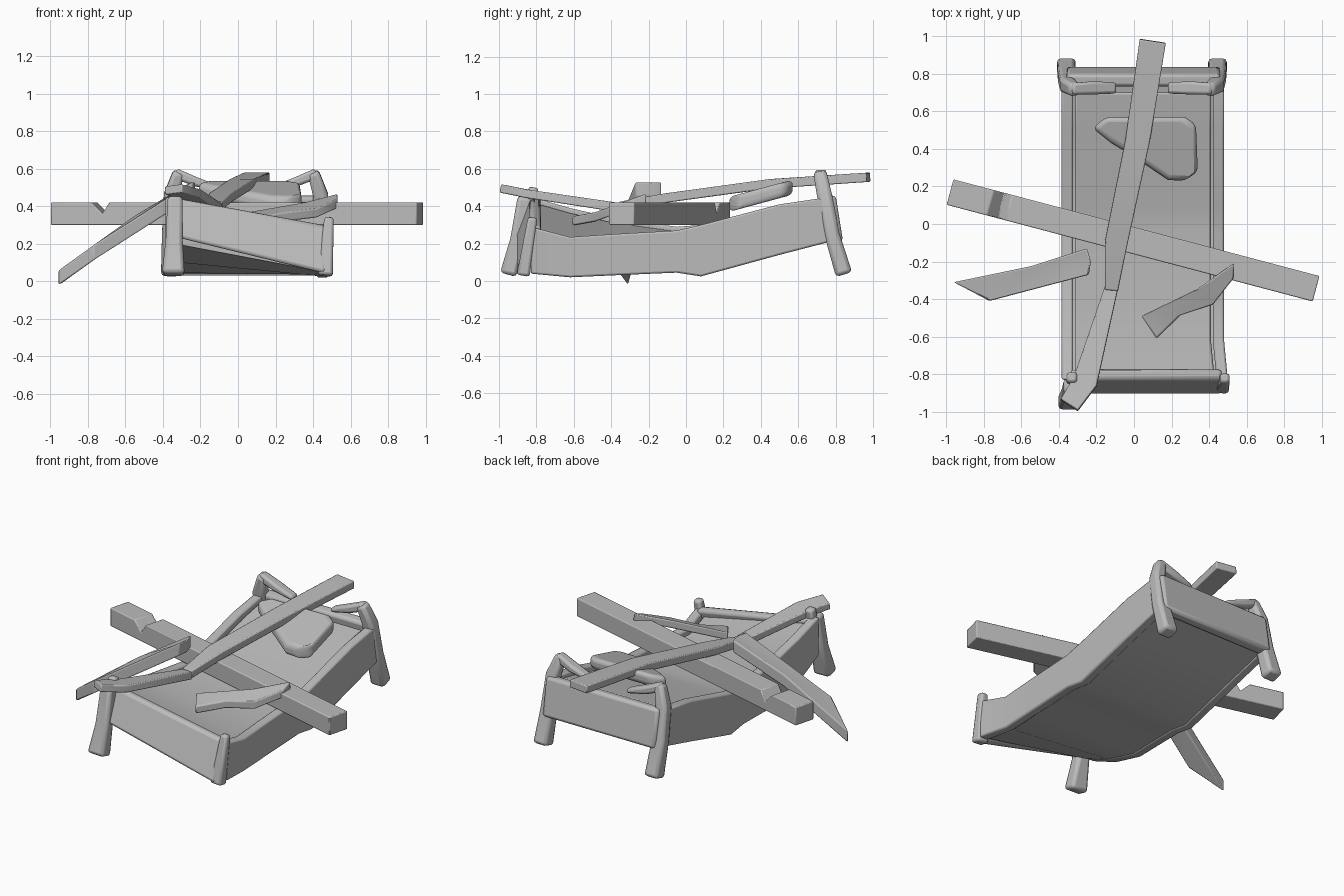
import bpy, bmesh
from math import radians
from mathutils import Vector

cube = bpy.data.objects.get("Cube")
if cube:
    bpy.data.objects.remove(cube, do_unlink=True)

grey = bpy.data.materials.new("plain_grey")
grey.use_nodes = True
grey.diffuse_color = (0.5, 0.5, 0.5, 1)
grey.node_tree.nodes["Principled BSDF"].inputs["Base Color"].default_value = (0.5, 0.5, 0.5, 1)


def finish(name, bm, bevel, segments=2):
    """Turn a bmesh into a softly bevelled, smooth-shaded object."""
    bmesh.ops.recalc_face_normals(bm, faces=bm.faces)
    mesh = bpy.data.meshes.new(name)
    bm.to_mesh(mesh)
    bm.free()
    mesh.materials.append(grey)
    obj = bpy.data.objects.new(name, mesh)
    bpy.context.collection.objects.link(obj)
    if bevel:
        mod = obj.modifiers.new("soft_edges", "BEVEL")
        mod.width, mod.segments, mod.limit_method = bevel, segments, "ANGLE"
        mod.angle_limit = radians(35)
    bpy.ops.object.select_all(action="DESELECT")
    obj.select_set(True)
    bpy.context.view_layer.objects.active = obj
    bpy.ops.object.shade_smooth_by_angle(angle=radians(35))
    return obj


def loft(name, rings, bevel=0.01):
    """Skin equal-sized rings of points and cap both ends."""
    bm = bmesh.new()
    loops = [[bm.verts.new(p) for p in ring] for ring in rings]
    n = len(loops[0])
    for a, b in zip(loops, loops[1:]):
        for i in range(n):
            j = (i + 1) % n
            bm.faces.new((a[i], a[j], b[j], b[i]))
    bm.faces.new(loops[0])
    bm.faces.new(loops[-1][::-1])
    return finish(name, bm, bevel)


def beam(name, path, side=(1, 0, 0), bevel=0.012):
    """Rectangular beam along (x, y, z, width, thickness) points."""
    rings = []
    for i, (x, y, z, w, h) in enumerate(path):
        before, after = path[max(i - 1, 0)], path[min(i + 1, len(path) - 1)]
        along = (Vector(after[:3]) - Vector(before[:3])).normalized()
        across = Vector(side)
        across = (across - along * across.dot(along)).normalized()
        up = across.cross(along)
        c = Vector((x, y, z))
        rings.append([c + across * w / 2 * s + up * h / 2 * t
                      for s, t in ((-1, -1), (1, -1), (1, 1), (-1, 1))])
    return loft(name, rings, bevel)


def slab(name, outline, top, thickness, bevel, segments=2):
    """Plate with a plan outline whose top height follows a rule."""
    bm = bmesh.new()
    upper = [bm.verts.new((x, y, top(x, y))) for x, y in outline]
    lower = [bm.verts.new((x, y, top(x, y) - thickness)) for x, y in outline]
    n = len(outline)
    for i in range(n):
        j = (i + 1) % n
        bm.faces.new((upper[i], upper[j], lower[j], lower[i]))
    for loop in (upper, lower):
        bmesh.ops.triangulate(bm, faces=[bm.faces.new(loop)])
    return finish(name, bm, bevel, segments)


# Sagging frame: y, left top, right top, left bottom, right bottom, left outer x
stations = [
    (-0.83, 0.29, 0.45, 0.04, 0.20, 0.50),
    (-0.62, 0.235, 0.39, 0.02, 0.10, 0.48),
    (-0.40, 0.25, 0.34, 0.03, 0.04, 0.48),
    (-0.05, 0.27, 0.29, 0.045, 0.045, 0.48),
    (0.08, 0.30, 0.30, 0.025, 0.025, 0.48),
    (0.50, 0.41, 0.41, 0.14, 0.14, 0.48),
    (0.77, 0.45, 0.45, 0.21, 0.21, 0.48),
]
loft("left_rail", [[(xo, y, lb), (xo, y, lt), (xo - 0.06, y, lt), (xo - 0.06, y, lb)]
                   for y, lt, rt, lb, rb, xo in stations])
loft("right_rail", [[(-0.385, y, rb), (-0.385, y, rt), (-0.325, y, rt), (-0.325, y, rb)]
                    for y, lt, rt, lb, rb, xo in stations])
loft("mattress", [[(xo - 0.07, min(y, 0.7), lt - 0.025), (-0.315, min(y, 0.7), rt - 0.025),
                   (-0.315, min(y, 0.7), rb + 0.01), (xo - 0.07, min(y, 0.7), lb + 0.01)]
                  for y, lt, rt, lb, rb, xo in stations])
loft("bed_base", [[(xo - 0.02, y, lb + 0.05), (-0.365, y, rb + 0.05),
                   (-0.365, y, rb + 0.005), (xo - 0.02, y, lb + 0.005)]
                  for y, lt, rt, lb, rb, xo in stations], 0)

# Leaning foot panel, twisted towards the collapsed left corner
loft("foot_panel", [
    [(x, -0.77, t), (x, -0.83, t + 0.01), (x, -0.91, b), (x, -0.84, b)]
    for x, t, b in ((-0.35, 0.44, 0.24), (0.47, 0.29, 0.04))], 0.02)
beam("right_foot_leg", [(-0.345, -0.95, 0.035, 0.12, 0.09), (-0.34, -0.90, 0.22, 0.09, 0.08),
                        (-0.335, -0.86, 0.45, 0.08, 0.08)], bevel=0.02)
beam("right_foot_post", [(-0.335, -0.84, 0.34, 0.06, 0.06), (-0.33, -0.815, 0.50, 0.055, 0.055)],
     bevel=0.015)
beam("left_foot_leg", [(0.465, -0.87, 0.03, 0.08, 0.07), (0.485, -0.82, 0.34, 0.05, 0.05)],
     bevel=0.015)

# Headboard panel with splayed legs and a snapped top rail
loft("head_panel", [[(x, 0.73, 0.45), (x, 0.80, 0.46), (x, 0.84, 0.21), (x, 0.77, 0.20)]
                    for x in (-0.36, 0.46)], 0.02)
for side, centre, sign in (("left", 0.04, 1), ("right", 0.045, -1)):
    def px(d):
        return centre + sign * d
    beam(side + "_head_leg", [(px(0.405), 0.845, 0.035, 0.10, 0.09), (px(0.405), 0.78, 0.25, 0.09, 0.08),
                              (px(0.40), 0.74, 0.46, 0.08, 0.08), (px(0.36), 0.715, 0.585, 0.06, 0.07)],
         bevel=0.02)
    beam(side + "_broken_head_rail", [(px(0.38), 0.72, 0.575, 0.06, 0.055), (px(0.27), 0.725, 0.53, 0.07, 0.05),
                                      (px(0.14), 0.725, 0.49, 0.06, 0.03)], (0, 1, 0), 0.015)

# Pillow
slab("pillow", [(-0.22, 0.51), (-0.15, 0.57), (0.27, 0.57), (0.33, 0.53), (0.34, 0.28),
                (0.27, 0.23), (0.18, 0.235), (-0.02, 0.37), (-0.12, 0.43)],
     lambda x, y: 0.45 + 0.27 * (y - 0.23), 0.08, 0.03, 4)

# Notched beam lying across the bed
start, end = Vector((-0.98, 0.17, 0)), Vector((0.97, -0.345, 0))
across = Vector((0.255, 0.967, 0)) * 0.07
profile = [(0, 0.30), (1, 0.30), (1, 0.42), (0.16, 0.42), (0.14, 0.36), (0.11, 0.42), (0, 0.42)]
loft("cross_beam", [[start.lerp(end, t) + across * s + Vector((0, 0, z)) for t, z in profile]
                    for s in (-1, 1)], 0.006)

# Long cracked beam running down the bed
beam("long_beam", [(0.10, 0.975, 0.555, 0.14, 0.05), (0.02, 0.45, 0.52, 0.13, 0.05),
                   (-0.095, -0.10, 0.445, 0.12, 0.05), (-0.12, -0.35, 0.40, 0.07, 0.05)], bevel=0.006)
beam("long_beam_splintered_end", [(-0.12, -0.34, 0.39, 0.07, 0.05), (-0.26, -0.84, 0.465, 0.13, 0.045),
                                  (-0.345, -0.965, 0.49, 0.11, 0.045)], bevel=0.006)

# Loose planks
slab("leaning_plank", [(-0.96, -0.31), (-0.77, -0.41), (-0.24, -0.27), (-0.23, -0.20),
                       (-0.25, -0.13), (-0.55, -0.225)],
     lambda x, y: min(0.53, 0.53 + 0.72 * (x + 0.30)), 0.08, 0.008)
slab("short_plank", [(0.04, -0.49), (0.12, -0.61), (0.25, -0.485), (0.42, -0.43),
                     (0.53, -0.29), (0.53, -0.21), (0.34, -0.345)],
     lambda x, y: 0.345 + 0.36 * max(y + 0.55, 0), 0.05, 0.008)
